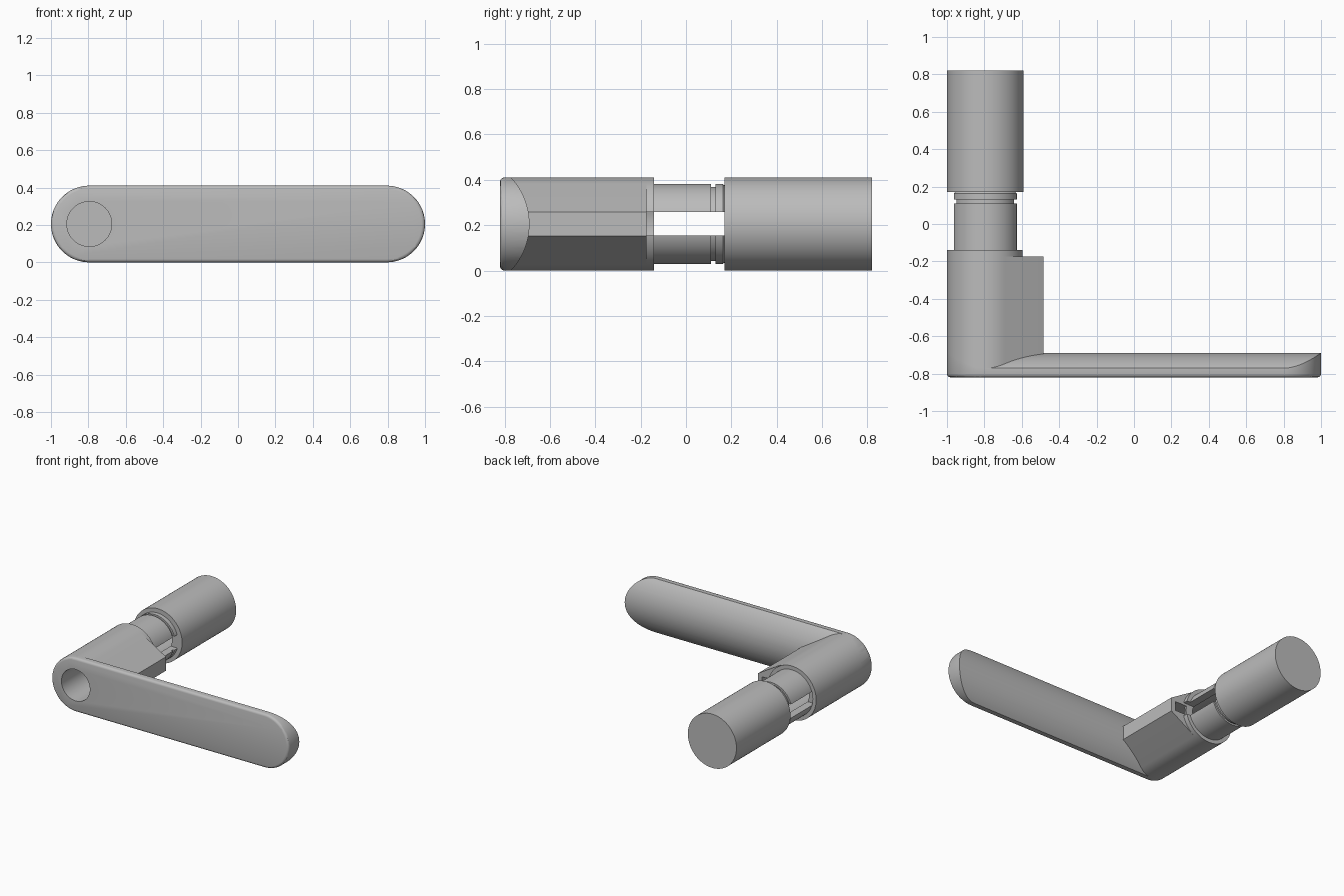
import bpy, bmesh
from math import sin, cos, radians, sqrt, tau
from mathutils import Vector

if "Cube" in bpy.data.objects:
    bpy.data.objects.remove(bpy.data.objects["Cube"], do_unlink=True)

CX, CZ, R = -0.795, 0.205, 0.205      # barrel axis and outer radius
BORE = 0.12
FRONT, BACK = -0.82, -0.69            # lever faces

grey = bpy.data.materials.new("plain grey")
grey.use_nodes = True
grey.diffuse_color = (0.5, 0.5, 0.5, 1)
grey.node_tree.nodes["Principled BSDF"].inputs["Base Color"].default_value = (0.5, 0.5, 0.5, 1)


def finish(bm, name):
    bmesh.ops.recalc_face_normals(bm, faces=bm.faces)
    mesh = bpy.data.meshes.new(name)
    bm.to_mesh(mesh)
    bm.free()
    mesh.materials.append(grey)
    ob = bpy.data.objects.new(name, mesh)
    bpy.context.collection.objects.link(ob)
    return ob


def arc(cx, cy, r, a0, a1, n):
    angles = [radians(a0 + (a1 - a0) * i / n) for i in range(n + 1)]
    return [(cx + r * cos(a), cy + r * sin(a)) for a in angles]


def prism(name, outline, place, start, end, bevel=0):
    """Extrude a 2D outline between two stations; optionally round the start rim."""
    bm = bmesh.new()
    face = bm.faces.new([bm.verts.new(place(u, v, start)) for u, v in outline])
    rim = list(face.edges)
    shift = Vector(place(0, 0, end)) - Vector(place(0, 0, start))
    made = bmesh.ops.extrude_face_region(bm, geom=[face], use_keep_orig=True)
    bmesh.ops.translate(bm, vec=shift, verts=[v for v in made["geom"] if isinstance(v, bmesh.types.BMVert)])
    bmesh.ops.recalc_face_normals(bm, faces=bm.faces)
    if bevel:
        bmesh.ops.bevel(bm, geom=rim, offset=bevel, segments=3, profile=0.5, affect='EDGES')
    return finish(bm, name)


def along_y(u, v, t):
    return (u, t, v)


def along_x(u, v, t):
    return (t, u, v)


def lathe(name, profile, closed=True):
    """Revolve (radius, y) points about the barrel axis."""
    bm = bmesh.new()
    vs = [bm.verts.new((CX + r, y, CZ)) for r, y in profile]
    edges = [bm.edges.new(p) for p in zip(vs, vs[1:] + vs[:1] if closed else vs[1:])]
    bmesh.ops.spin(bm, geom=vs + edges, cent=(CX, 0, CZ), axis=(0, 1, 0), angle=tau, steps=72)
    bmesh.ops.remove_doubles(bm, verts=bm.verts, dist=1e-4)
    return finish(bm, name)


def box(x0, x1, y0, y1, z0, z1):
    return prism("cutter", [(x0, z0), (x1, z0), (x1, z1), (x0, z1)], along_y, y0, y1)


def combine(ob, cutter, operation='DIFFERENCE'):
    mod = ob.modifiers.new("cut", 'BOOLEAN')
    mod.operation, mod.solver, mod.object = operation, 'EXACT', cutter
    bpy.ops.object.select_all(action='DESELECT')
    bpy.context.view_layer.objects.active = ob
    ob.select_set(True)
    bpy.ops.object.modifier_apply(modifier=mod.name)
    bpy.data.objects.remove(cutter, do_unlink=True)


def bore_cutter(y0, y1):
    return prism("cutter", arc(CX, CZ, BORE, 0, 355, 71), along_y, y0, y1)


# Lever: rounded bar with a crowned back and a softened front rim
stadium = arc(-CX, CZ, R, -90, 90, 36) + arc(CX, CZ, R, 90, 270, 36)
lever = prism("lever", stadium, along_y, FRONT, BACK + 0.02, bevel=0.018)
CROWN = 0.3
crown = [(BACK - CROWN + sqrt(CROWN ** 2 - d * d), CZ + d) for d in [i * 0.0115 for i in range(-20, 21)]]
crown += [(-0.95, crown[-1][1]), (-0.95, crown[0][1])]
combine(lever, prism("cutter", crown, along_x, -1.2, 1.2), 'INTERSECT')
combine(lever, bore_cutter(-0.9, -0.5))

# Housing: round barrel with a tangent wedge on the inner side
wedge = arc(CX, CZ, R, 60, 300, 48) + [(-0.485, 0.152), (-0.485, 0.258)]
housing = prism("housing", wedge, along_y, -0.79, -0.175)
combine(housing, bore_cutter(-0.9, 0))
combine(housing, box(CX, -0.52, -0.4, 0, 0.17, 0.24))

# Collar at the end of the housing, open toward the wedge
collar = lathe("housing_collar", [(0.176, -0.18), (R, -0.18), (R, -0.14), (0.176, -0.14)])
combine(collar, box(CX, -0.4, -0.3, 0, 0.154, 0.258))

# Slotted sleeve with a snap groove
sleeve = lathe("slotted_sleeve", [
    (BORE, -0.19), (0.176, -0.19), (0.176, 0.11), (0.163, 0.11), (0.163, 0.13),
    (0.176, 0.13), (0.176, 0.163), (0.168, 0.172), (BORE, 0.172)])
combine(sleeve, box(-1.1, -0.4, -0.175, 0.3, 0.154, 0.258))

# End cap: blind cylinder closing the barrel
cap = lathe("end_cap", [(0, 0.82), (R, 0.82), (R, 0.17), (BORE, 0.17), (BORE, 0.7), (0, 0.7)], closed=False)

# Smooth curved faces, sharp edges kept
bpy.ops.object.select_all(action='DESELECT')
for ob in (lever, housing, collar, sleeve, cap):
    ob.select_set(True)
    bpy.context.view_layer.objects.active = ob
bpy.ops.object.shade_smooth_by_angle(angle=radians(30))
